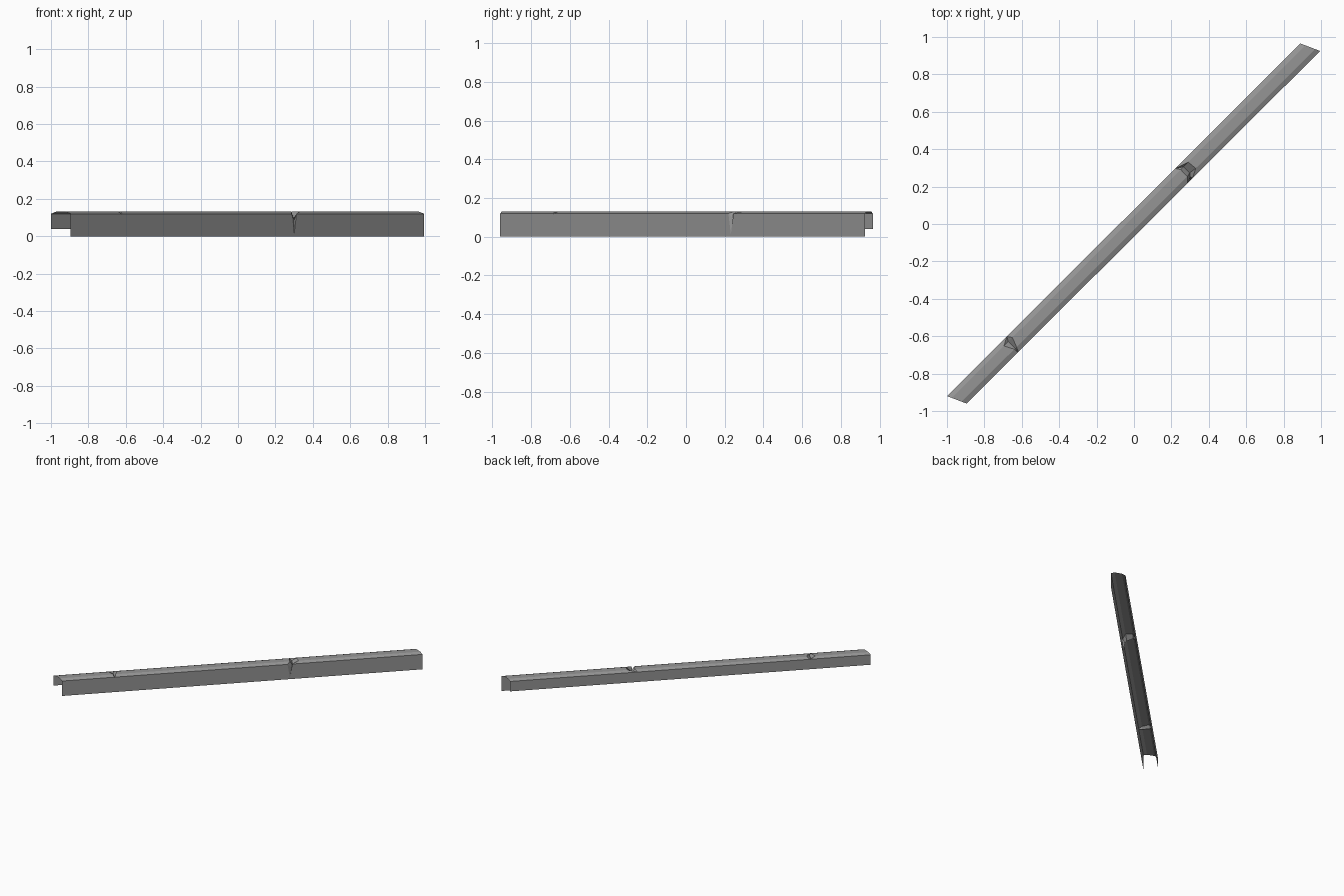
import bpy
import bmesh

cube = bpy.data.objects.get("Cube")
if cube:
    bpy.data.objects.remove(cube, do_unlink=True)

# One plain grey
grey = bpy.data.materials.new("stone_grey")
colour = (0.3, 0.3, 0.3, 1)
grey.diffuse_color = colour
grey.use_nodes = True
grey.node_tree.nodes["Principled BSDF"].inputs["Base Color"].default_value = colour

# Cross-section from back foot to front foot: (fraction across, height)
PROFILE = [(0, 0.04), (0, 0.12), (0.25, 0.131), (0.75, 0.131),
           (1, 0.12), (1, 0.01), (1, 0)]


def place(x, across, z):
    """Point on the diagonal beam with the given x."""
    along = (x + 1 - 0.105 * across) / 1.89
    return (x, -0.92 - 0.04 * across + 1.885 * along, z)


def station(xs, changes=None):
    """One cross-section; changes sinks chosen profile points."""
    profile = list(PROFILE)
    for i, point in (changes or {}).items():
        profile[i] = point
    return [place(x, *p) for x, p in zip(xs, profile)]


def end(x):
    return station([x + 0.105 * p[0] for p in PROFILE])


stations = [
    end(-1),
    # Small chip: left lip, valley, right lip
    station([-0.68, -0.68, -0.695, -0.64, -0.622, -0.62, -0.62]),
    station([-0.68, -0.68, -0.672, -0.635, -0.62, -0.62, -0.62],
            {2: (0.25, 0.112), 3: (0.75, 0.112), 4: (1, 0.116)}),
    station([-0.68, -0.68, -0.65, -0.628, -0.618, -0.62, -0.62]),
    # Large crack: left lip, valley, right lip
    station([0.22, 0.22, 0.25, 0.285, 0.287, 0.30, 0.30]),
    station([0.22, 0.22, 0.265, 0.298, 0.30, 0.30, 0.30],
            {2: (0.25, 0.112), 3: (0.7, 0.095), 4: (0.85, 0.085)}),
    station([0.22, 0.22, 0.29, 0.33, 0.313, 0.30, 0.30]),
    end(0.89),
]

# Skin the stations into an open-bottomed channel
bm = bmesh.new()
rows = [[bm.verts.new(p) for p in s] for s in stations]
for a, b in zip(rows, rows[1:]):
    for i in range(len(PROFILE) - 1):
        bm.faces.new((a[i], b[i], b[i + 1], a[i + 1]))
bmesh.ops.remove_doubles(bm, verts=bm.verts, dist=0.0005)
bmesh.ops.recalc_face_normals(bm, faces=bm.faces)
bm.normal_update()
if sum(f.normal.z * f.calc_area() for f in bm.faces) < 0:
    bmesh.ops.reverse_faces(bm, faces=bm.faces)

mesh = bpy.data.meshes.new("cracked_ledge")
bm.to_mesh(mesh)
bm.free()
mesh.materials.append(grey)
ledge = bpy.data.objects.new("cracked_ledge", mesh)
bpy.context.collection.objects.link(ledge)
